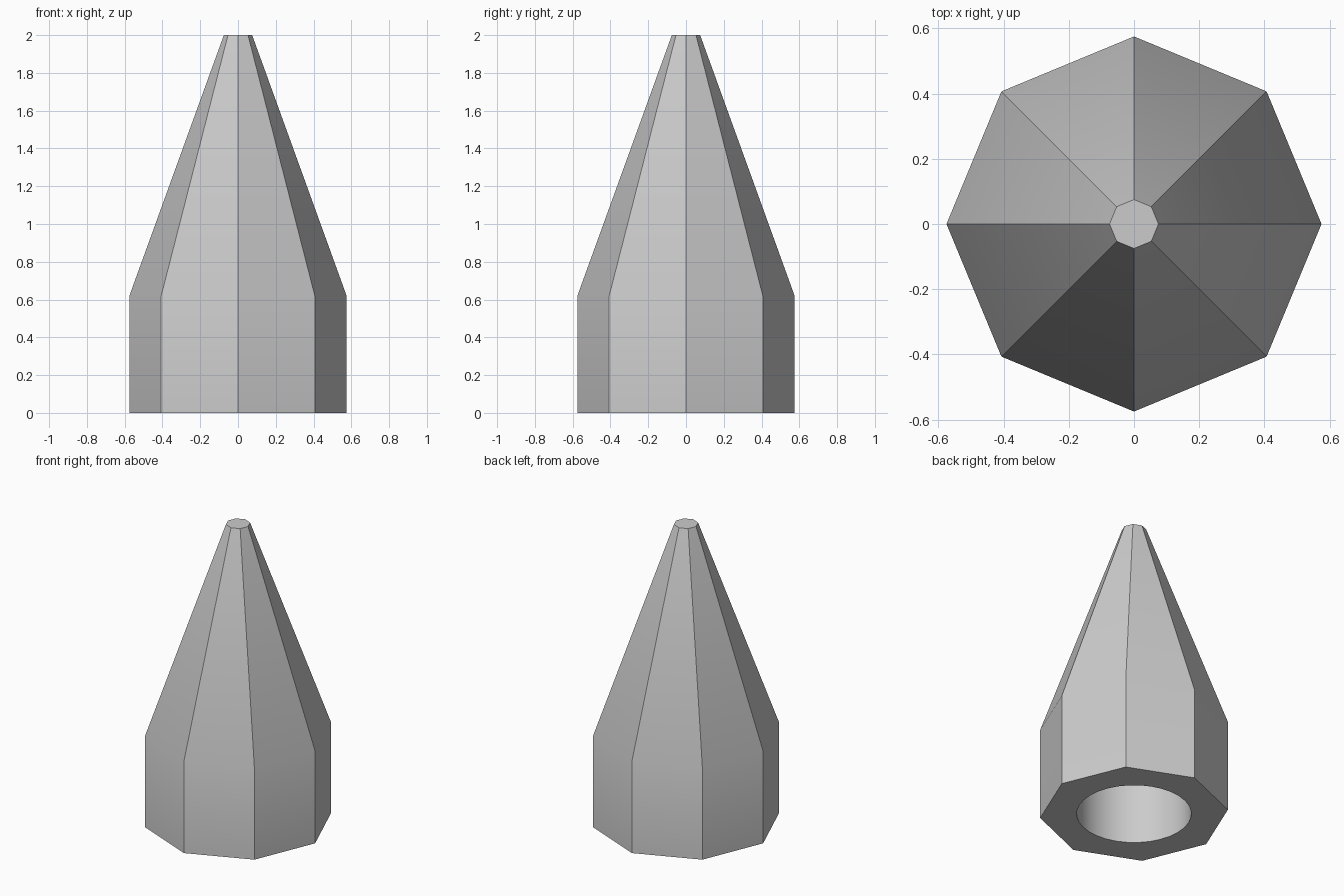
import bpy
import bmesh
from math import cos, sin, tau, radians

cube = bpy.data.objects.get("Cube")
if cube:
    bpy.data.objects.remove(cube, do_unlink=True)

# Plain grey material
grey = bpy.data.materials.new("plain_grey")
grey.use_nodes = True
colour = (0.6, 0.6, 0.6, 1)
grey.diffuse_color = colour
grey.node_tree.nodes["Principled BSDF"].inputs["Base Color"].default_value = colour

SIDES, HOLE_SIDES = 8, 32
HOLE_RADIUS, HOLE_DEPTH = 0.35, 0.62
bm = bmesh.new()


def ring(radius, z, sides):
    return [bm.verts.new((radius * cos(tau * i / sides), radius * sin(tau * i / sides), z))
            for i in range(sides)]


def loop_edges(verts):
    pairs = zip(verts, verts[1:] + verts[:1])
    return [bm.edges.get(p) or bm.edges.new(p) for p in pairs]


def wall(low, high):
    for i in range(len(low)):
        j = (i + 1) % len(low)
        bm.faces.new((low[i], low[j], high[j], high[i]))


# Straight octagonal body, tapering to a blunt tip
base = ring(0.575, 0, SIDES)
shoulder = ring(0.575, 0.62, SIDES)
tip = ring(0.075, 2, SIDES)
wall(base, shoulder)
wall(shoulder, tip)
bm.faces.new(tip)

# Round socket in the underside
rim = ring(HOLE_RADIUS, 0, HOLE_SIDES)
ceiling = ring(HOLE_RADIUS, HOLE_DEPTH, HOLE_SIDES)
wall(rim, ceiling)
bm.faces.new(ceiling)

# Flat underside between the octagon and the socket rim
step = HOLE_SIDES // SIDES
for i in range(SIDES):
    arc = [rim[(i * step + k) % HOLE_SIDES] for k in range(step + 1)]
    bm.faces.new([base[(i + 1) % SIDES], base[i]] + arc)

bmesh.ops.recalc_face_normals(bm, faces=bm.faces)
mesh = bpy.data.meshes.new("spire_cap")
bm.to_mesh(mesh)
bm.free()
mesh.materials.append(grey)

cap = bpy.data.objects.new("spire_cap", mesh)
bpy.context.collection.objects.link(cap)
bpy.ops.object.select_all(action="DESELECT")
cap.select_set(True)
bpy.context.view_layer.objects.active = cap
bpy.ops.object.shade_smooth_by_angle(angle=radians(30))
